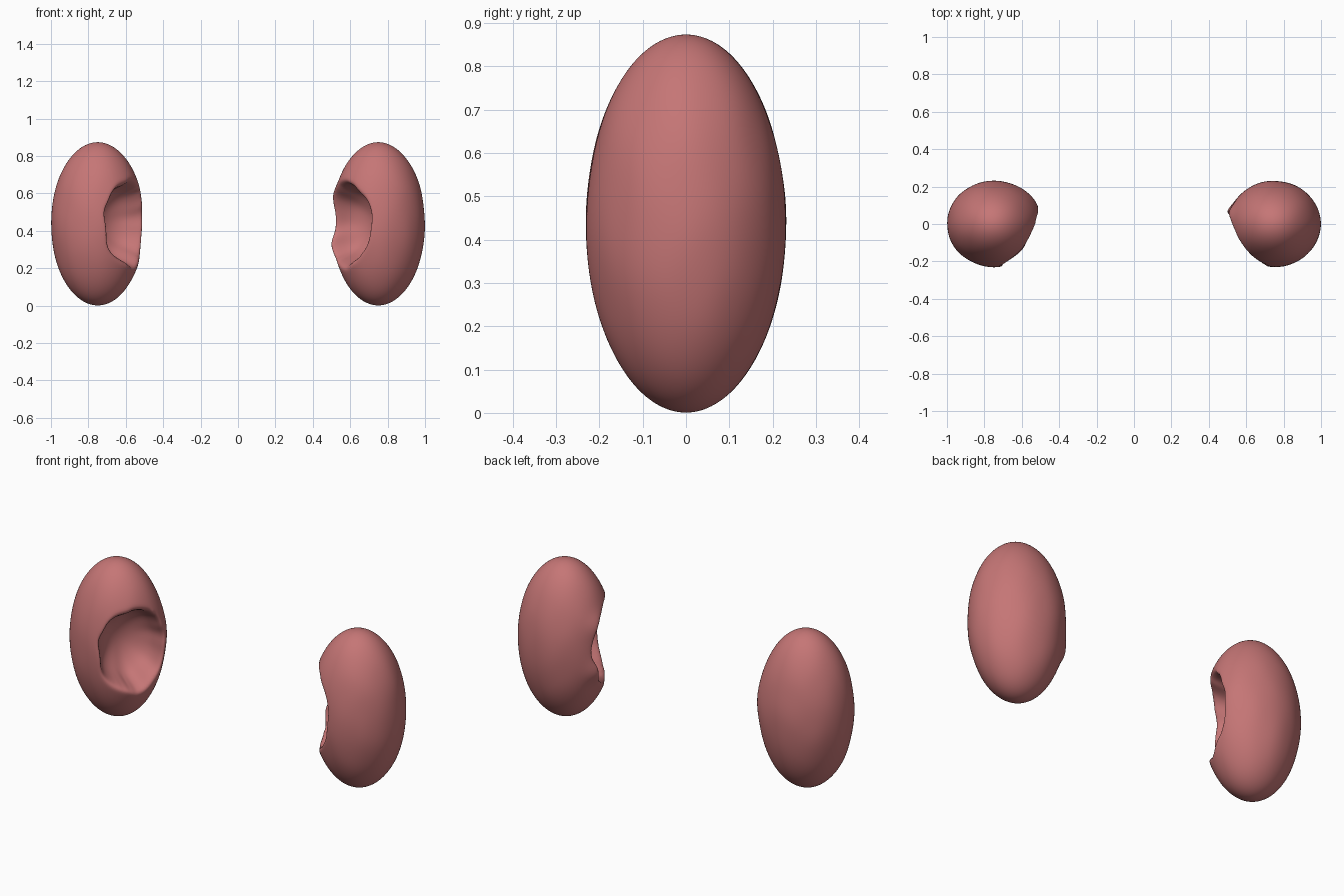
import bpy, bmesh, math
from mathutils import Vector, noise

if "Cube" in bpy.data.objects:
    bpy.data.objects.remove(bpy.data.objects["Cube"])

mat = bpy.data.materials.new("flesh_red")
mat.diffuse_color = (0.56, 0.18, 0.18, 1)
mat.use_nodes = True
mat.node_tree.nodes["Principled BSDF"].inputs["Base Color"].default_value = mat.diffuse_color

RX, RY, RZ = 0.25, 0.231, 0.437


def organ(name, side, seed, bumps):
    """Lumpy ellipsoid with a ragged bowl scooped from its inner front face."""
    bm = bmesh.new()
    bmesh.ops.create_icosphere(bm, subdivisions=6, radius=1)
    ang = math.radians(-28)
    axis = Vector((-side * math.cos(ang), math.sin(ang), 0))
    tang = Vector((-axis.y, axis.x, 0))
    for v in bm.verts:
        n = v.co.copy()
        k = 1 + 0.012 * noise.noise(n * 2.5 + Vector((seed, 0, 0)))
        p = Vector((n.x * RX * k, n.y * RY * k, n.z * RZ))
        # small raised lumps along the rim
        for bx, by, bz, size, height in bumps:
            d2 = (p - Vector((bx, by, bz))).length_squared
            p += n * height * math.exp(-d2 / size ** 2)
        # scoop: slide points inside the bowl back to its far wall
        a, t, z = p.dot(axis), p.dot(tang), p.z
        theta = math.atan2(z, t)
        ragged = 1 + 0.1 * noise.noise(Vector((math.cos(theta) * 2.2, math.sin(theta) * 2.2, seed)))
        q = (t / (0.178 * ragged)) ** 2 + (z / (0.212 * ragged)) ** 2
        if a > 0 and q < 1:
            floor = 0.17 - 0.17 * math.sqrt(1 - q)
            p += axis * min(0, floor - a)
        v.co = p
    # soften the rim
    for _ in range(7):
        bmesh.ops.smooth_vert(bm, verts=bm.verts, factor=0.5,
                              use_axis_x=True, use_axis_y=True, use_axis_z=True)
    for f in bm.faces:
        f.smooth = True
    me = bpy.data.meshes.new(name)
    bm.to_mesh(me)
    bm.free()
    me.materials.append(mat)
    ob = bpy.data.objects.new(name, me)
    ob.location = (side * 0.75, 0, 0.437)
    bpy.context.collection.objects.link(ob)
    return ob


# rim lumps: local x, y, z, size, height
organ("left_organ", -1, 1.7, [(0.19, 0.11, 0.05, 0.12, 0.01)])
organ("right_organ", 1, 5.3, [(-0.23, 0.05, -0.11, 0.06, 0.025),
                              (-0.22, 0.04, 0.13, 0.06, 0.02)])
